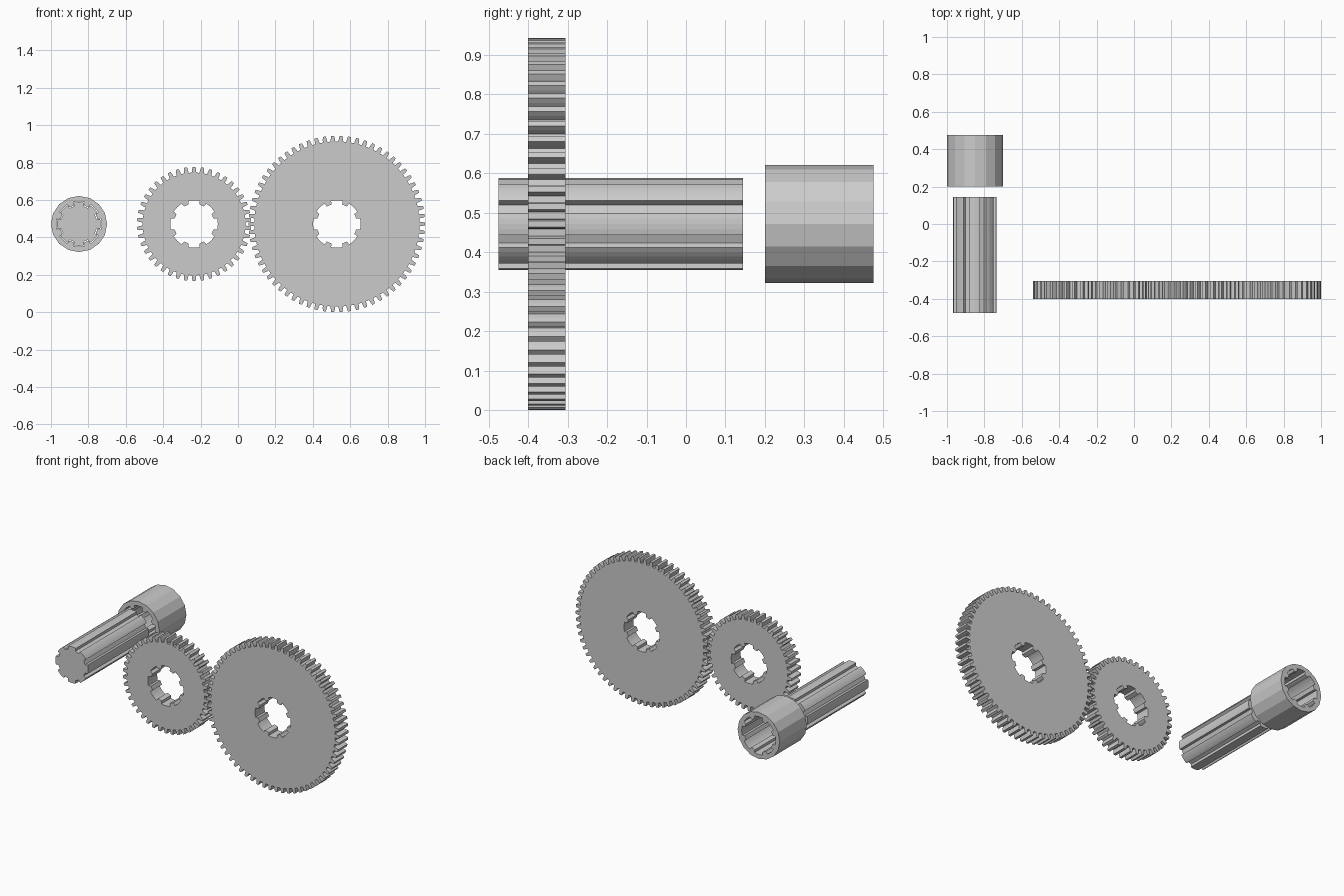
import bpy, bmesh
from math import cos, sin, pi

if "Cube" in bpy.data.objects:
    bpy.data.objects.remove(bpy.data.objects["Cube"])

CZ = 0.4715


def polar(r, a):
    return (r * cos(a), r * sin(a))


def gear_outline(r, teeth, depth, phase):
    # tooth flank given as (fraction of pitch, height)
    flank = [(-0.29, 0), (-0.25, 0.5), (-0.17, 1), (0.17, 1), (0.25, 0.5), (0.29, 0)]
    return [polar(r - depth * (1 - h), (i + phase + f) * 2 * pi / teeth)
            for i in range(teeth) for f, h in flank]


def spline_outline(r_out, r_in, lobe=0.31, lobes=8):
    # wide lobes separated by narrow ribs or grooves
    pts = []
    for i in range(lobes):
        for f in (-lobe, -lobe / 2, 0, lobe / 2, lobe):
            pts.append(polar(r_out, (i + f) * 2 * pi / lobes))
        pts.append(polar(r_in, (i + lobe + 0.03) * 2 * pi / lobes))
        pts.append(polar(r_in, (i + 1 - lobe - 0.03) * 2 * pi / lobes))
    return pts


def extrude(name, loops, x, y0, y1):
    # filled flat profile, extruded along y and turned into a mesh
    cu = bpy.data.curves.new(name + "_profile", 'CURVE')
    cu.dimensions = '2D'
    cu.fill_mode = 'BOTH'
    cu.extrude = (y1 - y0) / 2
    for pts in loops:
        s = cu.splines.new('POLY')
        s.points.add(len(pts) - 1)
        for p, (u, v) in zip(s.points, pts):
            p.co = (u, v, 0, 1)
        s.use_cyclic_u = True
    tmp = bpy.data.objects.new(name + "_tmp", cu)
    bpy.context.collection.objects.link(tmp)
    dg = bpy.context.evaluated_depsgraph_get()
    me = bpy.data.meshes.new_from_object(tmp.evaluated_get(dg))
    bpy.data.objects.remove(tmp)
    bm = bmesh.new()
    bm.from_mesh(me)
    bmesh.ops.remove_doubles(bm, verts=bm.verts, dist=1e-5)
    bmesh.ops.recalc_face_normals(bm, faces=bm.faces)
    for f in bm.faces:
        f.smooth = False
    bm.to_mesh(me)
    bm.free()
    ob = bpy.data.objects.new(name, me)
    ob.rotation_euler = (pi / 2, 0, 0)
    ob.location = (x, (y0 + y1) / 2, CZ)
    bpy.context.collection.objects.link(ob)
    return ob


bore = spline_outline(0.127, 0.108)

# Meshing pair of gears
extrude("large_gear", [gear_outline(0.4715, 66, 0.03, 0), bore], 0.5285, -0.40, -0.305)
extrude("small_gear", [gear_outline(0.305, 42, 0.03, 0.5), bore], -0.235, -0.40, -0.305)

# Splined shaft
extrude("splined_shaft", [spline_outline(0.1165, 0.098)], -0.851, -0.475, 0.145)

# Collar with splined bore
collar = [polar(0.15, i * 2 * pi / 16) for i in range(16)]
extrude("collar", [collar, spline_outline(0.121, 0.103)], -0.85, 0.20, 0.475)
